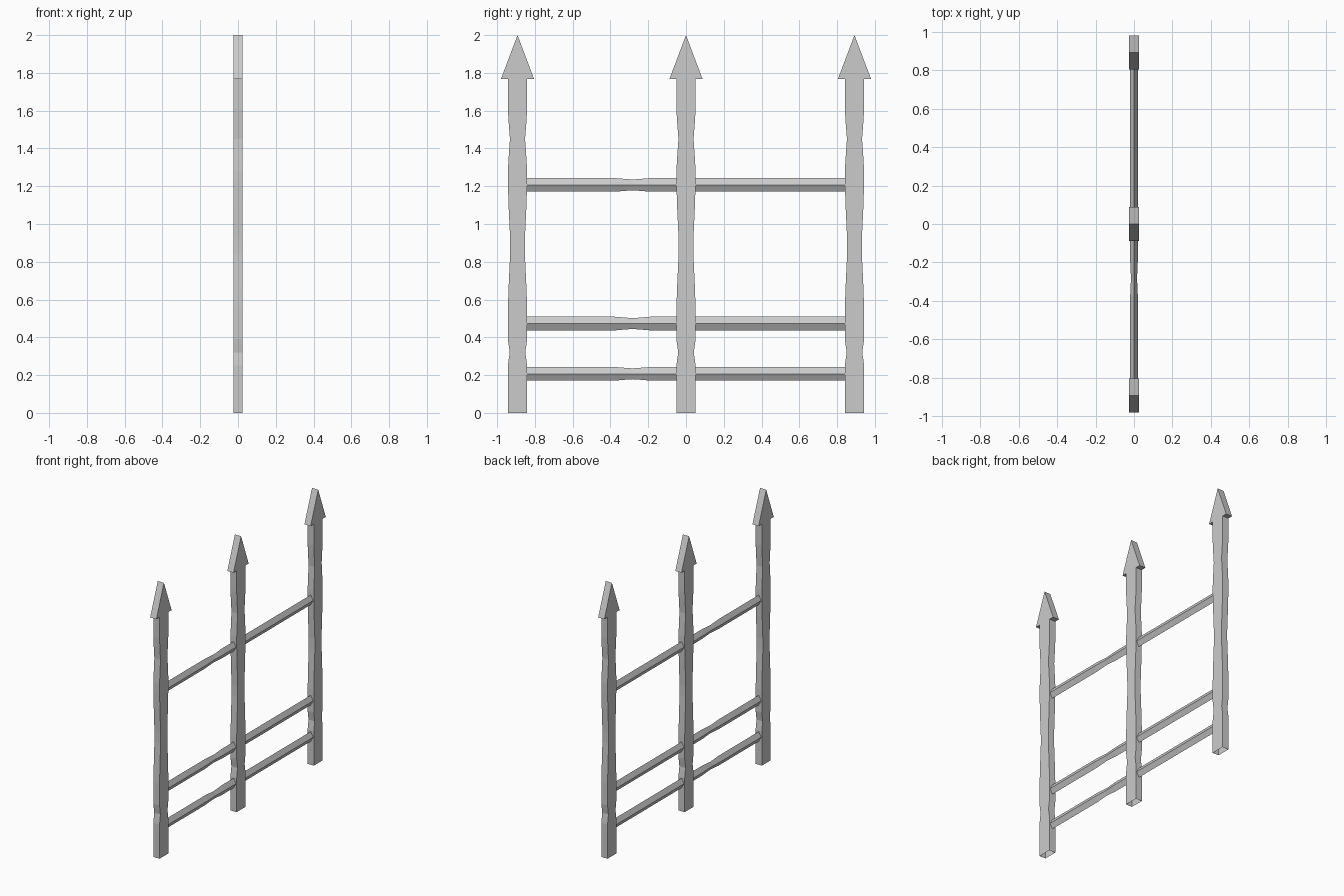
import bpy, bmesh

if "Cube" in bpy.data.objects:
    bpy.data.objects.remove(bpy.data.objects["Cube"])

POST_Y = 0.892
HALF_T = 0.025      # post half thickness
W = 0.051           # post half width


def finish(name, bm):
    bmesh.ops.recalc_face_normals(bm, faces=bm.faces)
    me = bpy.data.meshes.new(name)
    bm.to_mesh(me)
    bm.free()
    ob = bpy.data.objects.new(name, me)
    bpy.context.collection.objects.link(ob)
    return ob


# Post: flat arrow-headed board with carved waists, open underneath
def post(name, y):
    half = [(W, 0), (W, 0.25), (0.047, 0.28), (0.041, 0.32), (0.047, 0.36), (W, 0.39),
            (W, 0.55), (0.047, 0.67), (0.039, 0.84), (0.039, 0.92), (0.047, 1.09),
            (W, 1.22), (W, 1.28), (0.047, 1.35), (0.040, 1.45), (0.047, 1.54),
            (W, 1.61), (W, 1.767), (0.088, 1.767)]
    outline = half + [(0, 2.0)] + [(-w, z) for w, z in reversed(half)]
    bm = bmesh.new()
    a = [bm.verts.new((-HALF_T, y + w, z)) for w, z in outline]
    b = [bm.verts.new((HALF_T, y + w, z)) for w, z in outline]
    bm.faces.new(a)
    bm.faces.new(b)
    for i in range(len(outline) - 1):
        bm.faces.new((a[i], a[i + 1], b[i + 1], b[i]))
    return finish(name, bm)


# Rail: diamond bar made of rings given as (y, scale)
def rail(name, z, rings):
    bm = bmesh.new()
    section = [(0.02, 0), (0, 0.036), (-0.02, 0), (0, -0.036)]
    loops = [[bm.verts.new((x * s, y, z + h * s)) for x, h in section] for y, s in rings]
    for p, q in zip(loops, loops[1:]):
        for i in range(4):
            j = (i + 1) % 4
            bm.faces.new((p[i], p[j], q[j], q[i]))
    return finish(name, bm)


for side, y in (("left", -POST_Y), ("middle", 0), ("right", POST_Y)):
    post(side + "_post", y)

# Left span has a carved pinch, right span is plain
pinched = [(-0.85, 1), (-0.375, 1), (-0.32, 0.87), (-0.282, 0.8),
           (-0.245, 0.87), (-0.19, 1), (-0.04, 1)]
plain = [(0.04, 1), (0.85, 1)]
for level, z in (("bottom", 0.207), ("middle", 0.473), ("top", 1.207)):
    rail(level + "_left_rail", z, pinched)
    rail(level + "_right_rail", z, plain)
